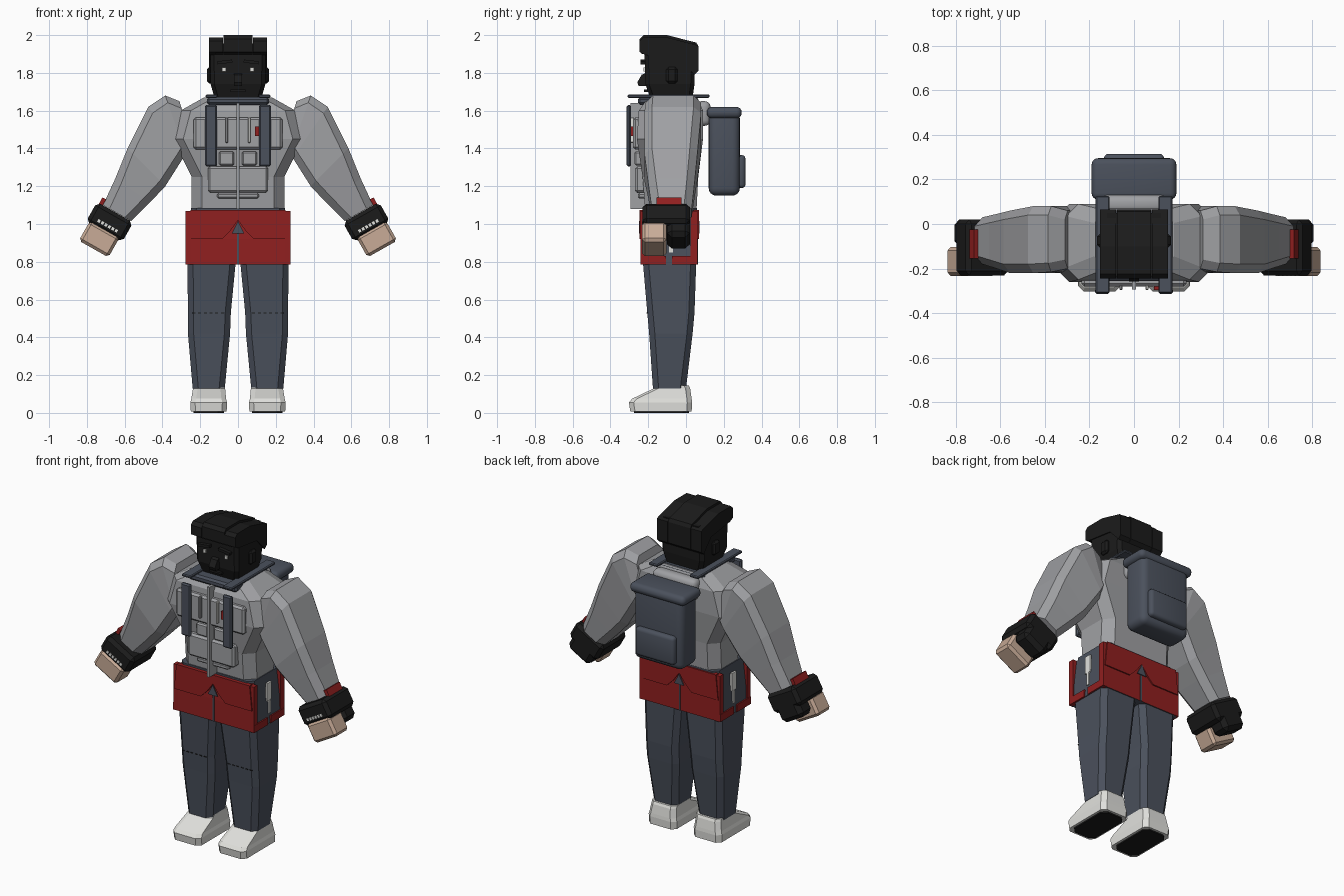
import bpy, bmesh, math
from mathutils import Matrix, Vector

cube = bpy.data.objects.get("Cube")
if cube:
    bpy.data.objects.remove(cube)


def material(name, *rgb):
    m = bpy.data.materials.new(name)
    m.use_nodes = True
    m.diffuse_color = (*rgb, 1)
    m.node_tree.nodes["Principled BSDF"].inputs["Base Color"].default_value = (*rgb, 1)
    return m


BLACK = material("black", .011, .011, .011)
GREY = material("jacket grey", .35, .355, .37)
SLATE = material("slate", .07, .082, .108)
RED = material("red", .28, .014, .014)
WHITE = material("off white", .75, .75, .72)
SKIN = material("tan skin", .58, .41, .31)


def finish(name, bm, mats, rule=None, smooth=False):
    bmesh.ops.recalc_face_normals(bm, faces=bm.faces[:])
    mesh = bpy.data.meshes.new(name)
    bm.normal_update()
    if rule:
        for f in bm.faces:
            f.material_index = rule(f)
    bm.to_mesh(mesh)
    bm.free()
    for m in mats:
        mesh.materials.append(m)
    ob = bpy.data.objects.new(name, mesh)
    bpy.context.collection.objects.link(ob)
    if smooth:
        bpy.ops.object.select_all(action='DESELECT')
        ob.select_set(True)
        bpy.context.view_layer.objects.active = ob
        bpy.ops.object.shade_smooth_by_angle(angle=math.radians(40))
    return ob


def box(name, lo, hi, mat, bevel=0.0, seg=1, tilt=0.0):
    """Box between two corners, bevelled, turned about y through its centre."""
    lo, hi = Vector(lo), Vector(hi)
    bm = bmesh.new()
    bmesh.ops.create_cube(bm, size=1)
    bmesh.ops.scale(bm, vec=[abs(v) for v in hi - lo], verts=bm.verts)
    if bevel:
        bmesh.ops.bevel(bm, geom=bm.edges[:], offset=bevel, segments=seg,
                        profile=.5, affect='EDGES')
    bmesh.ops.transform(bm, verts=bm.verts, matrix=Matrix.Translation((lo + hi) / 2)
                        @ Matrix.Rotation(tilt, 4, 'Y'))
    return finish(name, bm, [mat], smooth=seg > 1)


def loft(name, rings, mats, rule=None):
    bm = bmesh.new()
    loops = [[bm.verts.new(p) for p in r] for r in rings]
    n = len(loops[0])
    for a, b in zip(loops, loops[1:]):
        for i in range(n):
            bm.faces.new((a[i], a[(i + 1) % n], b[(i + 1) % n], b[i]))
    bm.faces.new(loops[0])
    bm.faces.new(loops[-1])
    return finish(name, bm, mats, rule)


def octagon(a, b, y0, y1, c):
    """Chamfered ring spanning from point a to b in xz, and y0 to y1."""
    a, b = Vector((a[0], 0, a[1])), Vector((b[0], 0, b[1]))
    u = (b - a).normalized() * c
    spots = [(a, y0 + c), (a + u, y0), (b - u, y0), (b, y0 + c),
             (b, y1 - c), (b - u, y1), (a + u, y1), (a, y1 - c)]
    return [p + Vector((0, y, 0)) for p, y in spots]


def column(name, rows, c, mats, rule=None):
    return loft(name, [octagon((x0, z), (x1, z), y0, y1, c)
                       for z, x0, x1, y0, y1 in rows], mats, rule)


def plate(name, pts, y0, y1, mat):
    return loft(name, [[(x, y, z) for x, z in pts] for y in (y0, y1)], [mat])


def slab(name, pts, x0, x1, mat):
    return loft(name, [[(x, y, z) for y, z in pts] for x in (x0, x1)], [mat])


# Torso
column("jacket_torso", [(1.06, -.245, .245, -.215, .055), (1.25, -.245, .245, -.23, .065),
                        (1.45, -.345, .345, -.26, .09), (1.60, -.305, .305, -.25, .09),
                        (1.67, -.18, .18, -.2, .06)], .055, [GREY])
column("belt", [(1.03, -.25, .25, -.225, .058), (1.085, -.25, .25, -.225, .058)], .03, [SLATE])

# Chest details
box("chest_panel", (-.235, -.28, 1.395), (.235, -.23, 1.565), GREY, .012)
box("waist_pocket", (-.16, -.27, 1.165), (.16, -.21, 1.305), GREY, .012)
box("pocket_trim", (-.11, -.255, 1.135), (.11, -.2, 1.165), GREY, .008)
box("zip", (-.008, -.293, 1.08), (.008, -.2, 1.64), GREY)
box("chest_tag", (.09, -.295, 1.465), (.11, -.278, 1.515), RED)
for s in (-1, 1):
    box("zip_pull", (s * .052, -.295, 1.43), (s * .066, -.275, 1.565), WHITE if s > 0 else GREY, .003)
    box("small_pocket", (s * .02, -.272, 1.31), (s * .10, -.22, 1.385), GREY, .008)
    # Harness straps
    box("front_strap", (s * .11, -.315, 1.305), (s * .175, -.29, 1.63), SLATE, .008)
    box("shoulder_strap", (s * .11, -.31, 1.668), (s * .172, .125, 1.685), SLATE, .005)

# Collar
box("collar", (-.165, -.255, 1.63), (.165, .065, 1.672), SLATE, .012)
box("collar_roll", (-.15, .05, 1.52), (.15, .13, 1.65), GREY, .03, 3)

# Backpack
box("backpack_body", (-.17, .12, 1.15), (.17, .285, 1.6), SLATE, .04, 4)
box("backpack_lid", (-.19, .11, 1.56), (.19, .295, 1.62), SLATE, .028, 4)
box("backpack_pocket", (-.135, .26, 1.19), (.135, .315, 1.365), SLATE, .02, 3)

# Head
column("head", [(1.67, -.125, .125, -.19, .035), (1.74, -.145, .145, -.215, .045),
                (1.93, -.147, .147, -.22, .05)], .02, [BLACK])
for x0, x1, drop in ((-.153, -.08, .012), (-.077, .077, 0), (.08, .153, .012)):
    slab("hair_section", [(-.225, 2 - drop), (-.1, 2 - drop), (.055, 1.96 - drop),
                          (.066, 1.94), (.066, 1.81), (.045, 1.79), (-.03, 1.87),
                          (-.215, 1.895), (-.245, 1.91), (-.245, 1.98 - drop)], x0, x1, BLACK)
box("hair_core", (-.12, -.235, 1.9), (.12, .05, 1.955), BLACK)
slab("nose", [(-.21, 1.8), (-.235, 1.79), (-.258, 1.75), (-.25, 1.73), (-.21, 1.73)],
     -.022, .022, BLACK)
box("mouth", (-.04, -.222, 1.7), (.04, -.19, 1.712), BLACK)
for s in (-1, 1):
    box("ear", (s * .135, -.105, 1.745), (s * .165, -.045, 1.83), BLACK, .012)
    box("brow", (s * .03, -.24, 1.85), (s * .11, -.21, 1.866), BLACK, 0, 1, s * .12)
    box("eye", (s * .064, -.226, 1.808), (s * .084, -.21, 1.828), WHITE)

# Arms, gloves and hands
ARM = [((.31, 1.65), (.25, 1.46), -.2, .06), ((.385, 1.68), (.28, 1.38), -.215, .08),
       ((.475, 1.62), (.29, 1.35), -.22, .08), ((.585, 1.40), (.385, 1.20), -.22, .06),
       ((.65, 1.24), (.465, 1.115), -.2, .045), ((.715, 1.1), (.565, 1.015), -.18, .03)]
for s in (-1, 1):
    tilt = -s * math.radians(29.5)

    def hand_box(name, cx, cy, cz, w, d, h, mat, bevel=0.0):
        return box(name, (s * cx - w / 2, cy - d / 2, cz - h / 2),
                   (s * cx + w / 2, cy + d / 2, cz + h / 2), mat, bevel, 1, tilt)

    loft("sleeve", [octagon((s * a[0], a[1]), (s * b[0], b[1]), y0, y1, .04)
                    for a, b, y0, y1 in ARM], [GREY])
    hand_box("glove_cuff", .68, -.105, 1.01, .22, .25, .12, BLACK, .02)
    hand_box("glove_palm", .715, -.04, .952, .17, .12, .12, BLACK, .025)
    hand_box("hand", .735, -.168, .92, .18, .13, .12, SKIN, .015)
    hand_box("wrist_tab", .725, -.09, 1.105, .022, .13, .07, RED)
    for i in range(6):
        t = (i - 2.5) * .021
        hand_box("glove_mark", .69 + t * .87, -.231, .99 + t * .49, .014, .006, .016, WHITE)

# Overskirt: red front and back, dark sides
column("overskirt", [(.785, -.272, .272, -.238, .06), (.92, -.268, .268, -.236, .06),
                     (1.07, -.25, .25, -.225, .058)], .014, [RED, SLATE],
       lambda f: int(abs(f.normal.x) > .9 or f.normal.z < -.9))
for name, y0, y1 in (("front", -.247, -.22), ("back", .04, .068)):
    out = y0 - .003 if y0 < 0 else y1 - .003
    for s in (-1, 1):
        plate(name + "_flap", [(0, 1.075), (s * .252, 1.075), (s * .268, .92),
                               (s * .085, .92), (s * .04, .965), (0, 1.02)], y0, y1, RED)
    plate(name + "_notch", [(0, 1.015), (-.033, .95), (.033, .95)], out, out + .006, SLATE)
    edge = -.242 if y0 < 0 else .059
    box(name + "_slit", (-.005, edge, .785), (.005, edge + .005, .95), SLATE)
for s in (-1, 1):
    box("side_hem_front", (s * .255, -.24, .785), (s * .279, -.105, .83), RED)
    box("side_hem_back", (s * .255, -.075, .785), (s * .279, .06, .83), RED)
    for y0, y1 in ((-.24, -.205), (.025, .062)):
        slab("side_edge", [(y0, .785), (y1, .785), (y1, 1.07), (y0, 1.07)],
             s * .25, s * .277, RED)
    box("side_stripe", (s * .262, -.105, .93), (s * .274, -.06, 1.04), WHITE)
    box("side_stripe_low", (s * .265, -.09, .85), (s * .276, -.07, .93), WHITE)

# Legs and shoes
for s in (-1, 1):
    column("trouser_leg", [(z, s * a, s * b, y0, y1) for z, a, b, y0, y1 in (
        (.13, .07, .24, -.175, 0), (.42, .042, .265, -.195, .035),
        (.53, .038, .265, -.205, .045), (.82, .01, .268, -.23, .055))], .03, [SLATE])
    for i in range(6):
        x = .075 + i * .03
        box("knee_stitch", (s * x, -.208, .526), (s * (x + .016), -.2, .531), BLACK)
    column("shoe", [(z, s * a, s * b, y0, y1) for z, a, b, y0, y1 in (
        (.008, .06, .25, -.295, .03), (.055, .058, .252, -.302, .032),
        (.075, .063, .247, -.285, .03), (.13, .068, .238, -.17, .022),
        (.145, .068, .238, -.165, .015))], .025, [WHITE])
    column("sole", [(z, s * .075, s * .235, -.275, .015) for z in (0, .012)], .03, [BLACK])
